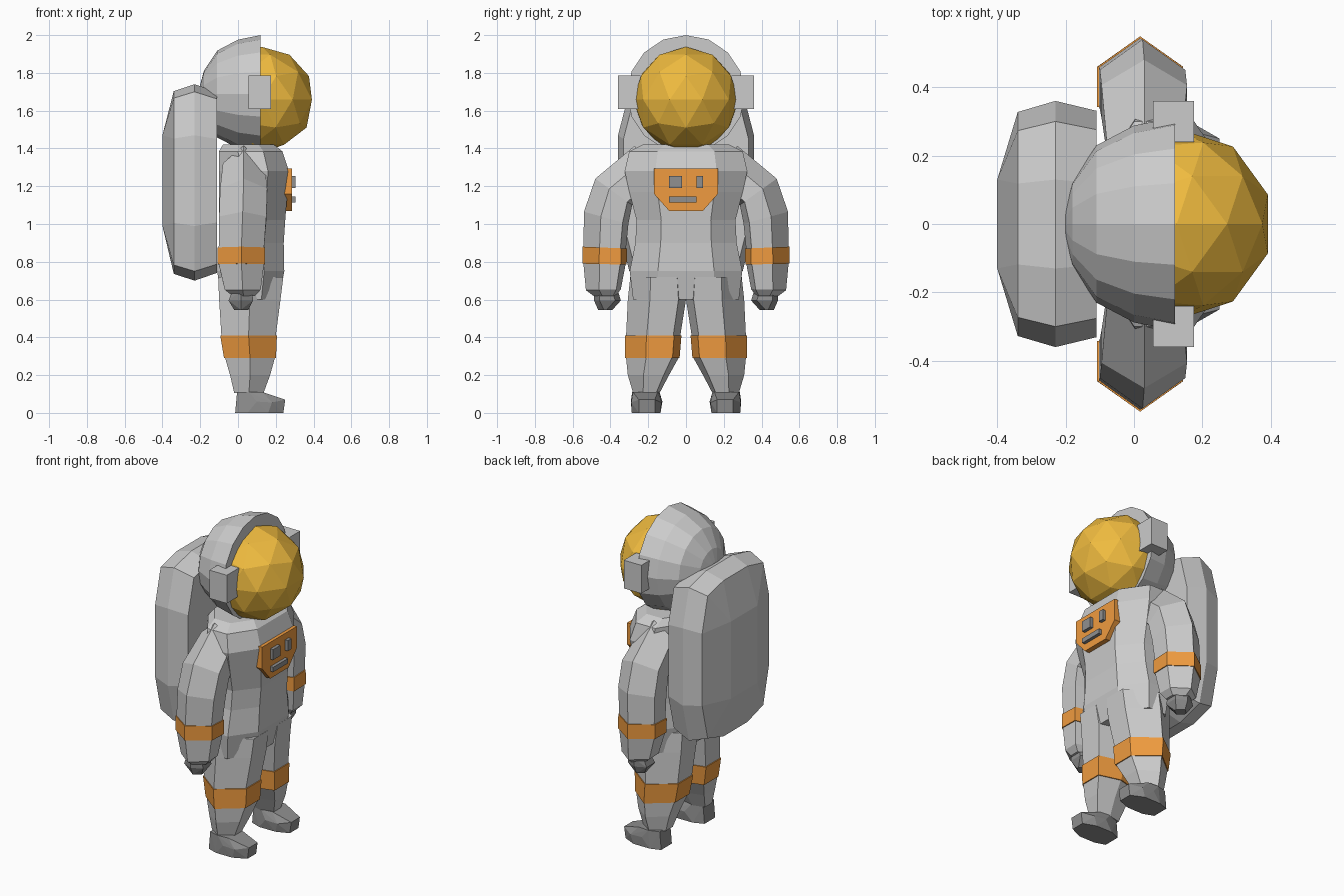
import bpy, bmesh, math
from mathutils import Matrix

if "Cube" in bpy.data.objects:
    bpy.data.objects.remove(bpy.data.objects["Cube"])


def material(name, rgb):
    m = bpy.data.materials.new(name)
    m.diffuse_color = (*rgb, 1)
    m.use_nodes = True
    m.node_tree.nodes["Principled BSDF"].inputs["Base Color"].default_value = m.diffuse_color
    return m


ORANGE = material("orange", (0.87, 0.33, 0.05))
GOLD = material("gold", (0.87, 0.50, 0.05))
DARK = material("dark_grey", (0.28, 0.28, 0.28))


def finish(name, bm, mat=None):
    bmesh.ops.recalc_face_normals(bm, faces=bm.faces[:])
    me = bpy.data.meshes.new(name)
    bm.to_mesh(me)
    bm.free()
    ob = bpy.data.objects.new(name, me)
    bpy.context.collection.objects.link(ob)
    if mat:
        me.materials.append(mat)
    return ob


def loft(name, rings, mat=None):
    bm = bmesh.new()
    vr = [[bm.verts.new(p) for p in r] for r in rings]
    n = len(vr[0])
    for a, b in zip(vr, vr[1:]):
        for i in range(n):
            j = (i + 1) % n
            bm.faces.new((a[i], a[j], b[j], b[i]))
    bm.faces.new(vr[0])
    bm.faces.new(vr[-1])
    return finish(name, bm, mat)


def hull(name, pts, mat=None):
    bm = bmesh.new()
    for p in pts:
        bm.verts.new(p)
    res = bmesh.ops.convex_hull(bm, input=bm.verts[:])
    junk = [v for v in res["geom_interior"] if isinstance(v, bmesh.types.BMVert)]
    bmesh.ops.delete(bm, geom=junk, context='VERTS')
    bmesh.ops.dissolve_limit(bm, angle_limit=0.02, verts=bm.verts[:], edges=bm.edges[:])
    return finish(name, bm, mat)


def box(name, x, y, z, mat=None):
    return hull(name, [(a, b, c) for a in x for b in y for c in z], mat)


def limb_ring(s, sec, grow=0.0):
    """Six-sided limb section: inner (y, z), outer (y, z), x range; s picks the side."""
    yi, zi, yo, zo, x0, x1 = sec
    yi, yo, x0, x1 = yi - grow, yo + grow, x0 - grow, x1 + grow
    xm = (x0 + x1) / 2
    return [(x, s * (yi + (yo - yi) * t), zi + (zo - zi) * t)
            for x, t in ((xm, 1), (x1, .62), (x1, .13), (xm, 0), (x0, .13), (x0, .62))]


# Torso
torso = [  # z, half width, back x, front x
    (1.42, .23, -.08, .19), (1.385, .30, -.10, .235), (1.28, .325, -.10, .27),
    (1.17, .30, -.10, .262), (1.02, .262, -.10, .25), (.90, .268, -.10, .242),
    (.75, .298, -.11, .245), (.60, .28, -.09, .215)]
loft("torso", [[(x0 + (x1 - x0) * u, w * v, z) for u, v in
                ((1, -.5), (1, .5), (.7, 1), (.3, 1), (0, .5), (0, -.5), (.3, -1), (.7, -1))]
               for z, w, x0, x1 in torso])

# Chest panel with controls
outline = [(-.17, 1.295), (.17, 1.295), (.17, 1.16), (.09, 1.07), (-.09, 1.07), (-.17, 1.16)]
hull("chest_panel", [(x, y, z) for x in (.22, .285) for y, z in outline], ORANGE)
box("square_button", (.27, .305), (-.09, -.02), (1.19, 1.255), DARK)
box("tall_button", (.27, .305), (.055, .09), (1.19, 1.255), DARK)
box("bar_button", (.27, .305), (-.09, .055), (1.115, 1.145), DARK)

# Helmet shell: half dome along x, open side facing forward
N = 16
dome = [(.12, .312), (0, .288), (-.11, .23), (-.18, .125), (-.2, .05)]
loft("helmet_shell", [[(x, r * math.sin(i * math.tau / N), 1.688 + r * math.cos(i * math.tau / N))
                       for i in range(N)] for x, r in dome])

# Visor
bm = bmesh.new()
bmesh.ops.create_icosphere(bm, subdivisions=2, radius=.28,
                           matrix=Matrix.Translation((.125, 0, 1.658)))
finish("visor", bm, GOLD)

# Backpack: rounded block
ring = [(.13, 1.74), (.30, 1.70), (.36, 1.47), (.36, .99), (.30, .75), (.13, .70)]
pack = [(-.40, s * .13, z) for s in (1, -1) for z in (.99, 1.47)]
for x, ky, kz in ((-.34, .91, .93), (-.23, 1, 1), (-.11, .92, .92)):
    pack += [(x, s * y * ky, 1.22 + (z - 1.22) * kz) for s in (1, -1) for y, z in ring]
hull("backpack", pack)

# Limb sections: inner y, inner z, outer y, outer z, back x, front x
ARM = [(.20, 1.17, .27, 1.415, -.08, .14), (.285, 1.10, .48, 1.24, -.095, .155),
       (.305, 1.0, .54, 1.065, -.10, .15), (.318, .87, .543, .88, -.102, .138),
       (.32, .785, .543, .79, -.102, .138), (.345, .655, .53, .65, -.07, .12),
       (.37, .62, .49, .62, -.03, .09)]
LEG = [(.01, .72, .295, .72, -.105, .24), (0, .60, .308, .60, -.10, .225),
       (.03, .41, .317, .41, -.088, .20), (.04, .29, .317, .29, -.068, .195),
       (.09, .20, .308, .20, -.042, .17), (.14, .105, .28, .105, -.02, .135)]

for s, side in ((1, "left"), (-1, "right")):
    # Arm, cuff band and glove
    loft(side + "_arm", [limb_ring(s, c) for c in ARM])
    loft(side + "_arm_band", [limb_ring(s, c, .006) for c in ARM[3:5]], ORANGE)
    glove = [(.36, .49, .645, -.03, .075), (.345, .487, .595, -.05, .08), (.39, .465, .545, -.02, .055)]
    hull(side + "_glove", [(x, s * y, z) for y0, y1, z, x0, x1 in glove for x, y in
         ((x0, y0 + .03), (x0, y1 - .03), (x1, y0 + .03), (x1, y1 - .03), (.015, y0), (.015, y1))], DARK)

    # Leg, knee band and boot
    loft(side + "_leg", [limb_ring(s, c) for c in LEG])
    loft(side + "_leg_band", [limb_ring(s, c, .006) for c in LEG[2:4]], ORANGE)
    boot = [(-.015, .16, .265, 0), (-.005, .16, .265, .11), (.06, .14, .285, .11), (.13, .15, .28, .11),
            (.05, .135, .287, 0), (.16, .135, .287, 0), (.10, .125, .292, .06), (.18, .13, .29, .055),
            (.24, .165, .25, 0), (.25, .165, .25, .07)]
    hull(side + "_boot", [(x, s * y, z) for x, y0, y1, z in boot for y in (y0, y1)], DARK)

    # Helmet ear piece
    box(side + "_ear_piece", (.055, .175), (s * .24, s * .36), (1.61, 1.785))
